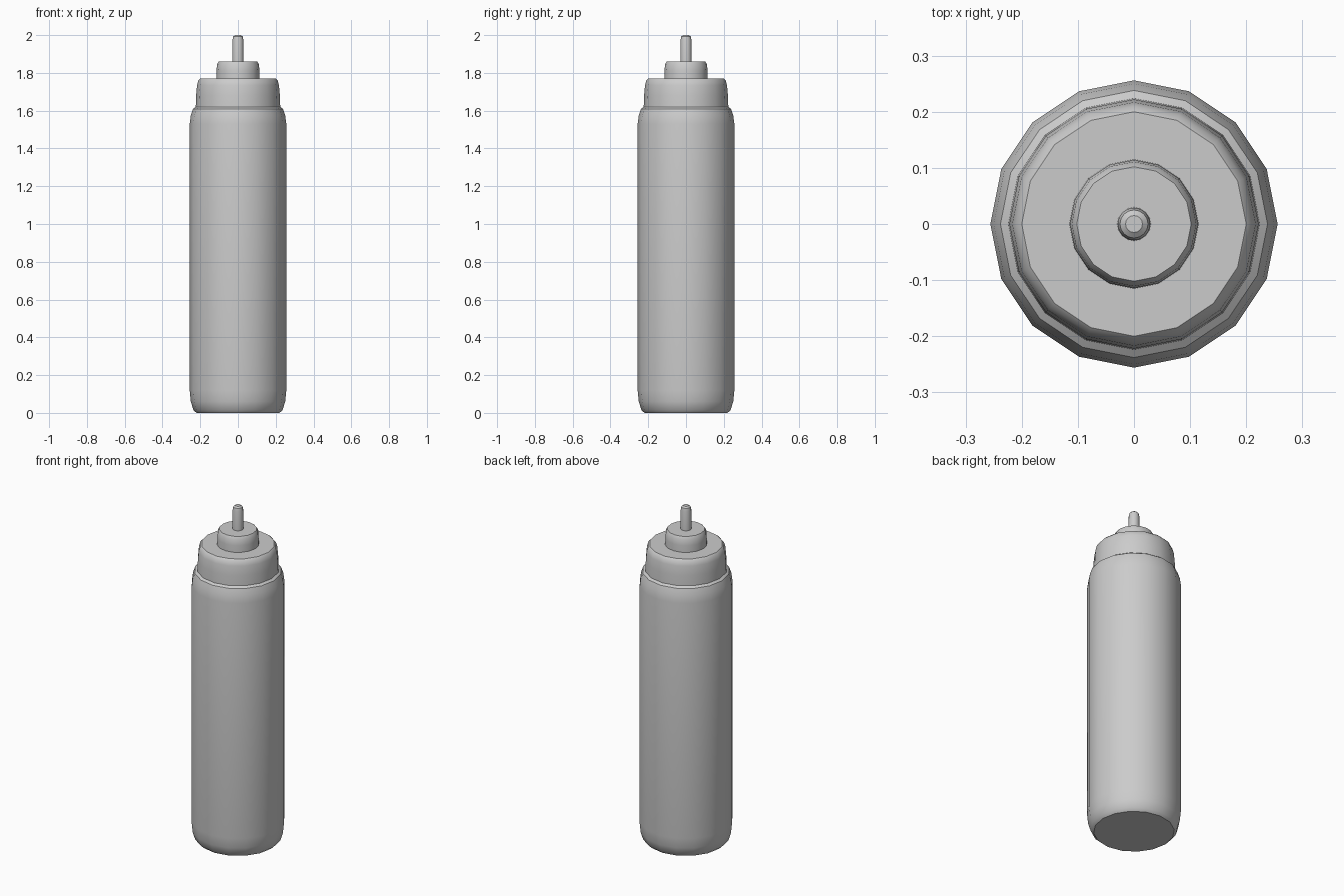
import bpy
import bmesh
from math import cos, sin, tau, radians

if "Cube" in bpy.data.objects:
    bpy.data.objects.remove(bpy.data.objects["Cube"], do_unlink=True)

# One plain grey plastic for every part
plastic = bpy.data.materials.new("grey_plastic")
plastic.use_nodes = True
grey = (0.6, 0.6, 0.6, 1)
plastic.diffuse_color = grey
plastic.node_tree.nodes["Principled BSDF"].inputs["Base Color"].default_value = grey


def lathe(name, profile, sides=16):
    """Turn a (radius, height) profile, bottom to top, into a closed solid."""
    bm = bmesh.new()
    rings = [[bm.verts.new((r * cos(tau * i / sides), r * sin(tau * i / sides), z))
              for i in range(sides)] for r, z in profile]
    for low, high in zip(rings, rings[1:]):
        for i in range(sides):
            j = (i + 1) % sides
            bm.faces.new((low[i], low[j], high[j], high[i]))
    bm.faces.new(rings[0][::-1])
    bm.faces.new(rings[-1])
    mesh = bpy.data.meshes.new(name)
    bm.to_mesh(mesh)
    bm.free()
    mesh.materials.append(plastic)
    obj = bpy.data.objects.new(name, mesh)
    bpy.context.collection.objects.link(obj)
    bpy.ops.object.select_all(action="DESELECT")
    obj.select_set(True)
    bpy.context.view_layer.objects.active = obj
    bpy.ops.object.shade_smooth_by_angle(angle=radians(35))
    return obj


# Tall squeeze body with softened base and shoulder
lathe("bottle_body", [(0.22, 0), (0.236, 0.015), (0.25, 0.06), (0.256, 0.12),
                      (0.256, 1.53), (0.25, 1.575), (0.238, 1.61), (0.224, 1.62)])

# Screw cap
lathe("cap", [(0.224, 1.62), (0.222, 1.68), (0.217, 1.735), (0.21, 1.76), (0.2, 1.77)])

# Small raised collar under the nozzle
lathe("collar", [(0.115, 1.77), (0.114, 1.81), (0.111, 1.845), (0.102, 1.86)])

# Nozzle with rounded tip
lathe("nozzle", [(0.03, 1.86), (0.029, 1.975), (0.025, 1.992), (0.015, 2.0)])
